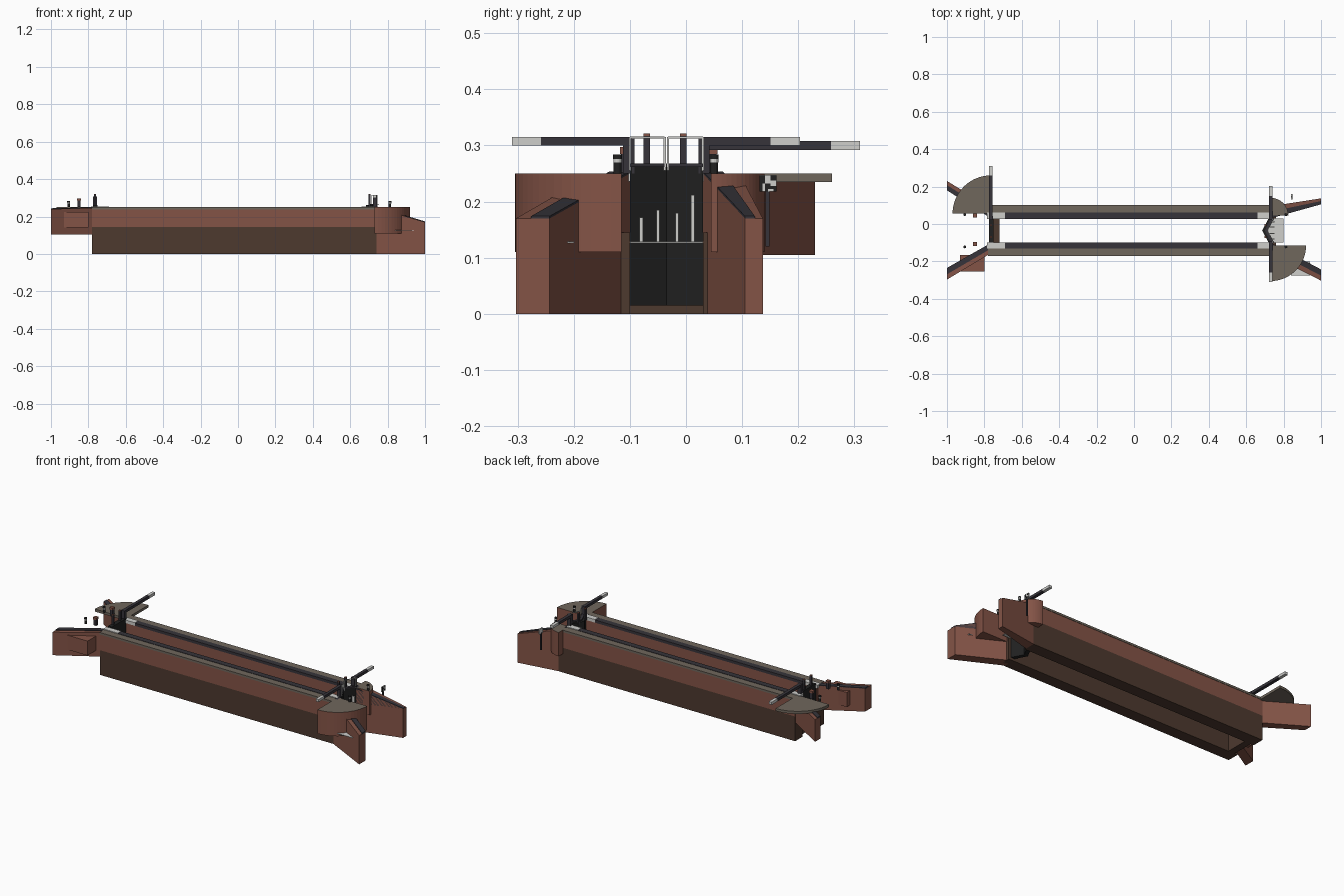
import bpy, bmesh, math, random
from mathutils import Vector

cube = bpy.data.objects.get("Cube")
if cube:
    bpy.data.objects.remove(cube, do_unlink=True)


def material(name, rgb):
    m = bpy.data.materials.new(name)
    m.use_nodes = True
    m.diffuse_color = (*rgb, 1)
    bsdf = m.node_tree.nodes["Principled BSDF"]
    bsdf.inputs["Base Color"].default_value = (*rgb, 1)
    bsdf.inputs["Roughness"].default_value = 0.9
    return m


BRICK = material("red brick", (0.23, 0.088, 0.062))
BROWN = material("dark brown footing", (0.075, 0.041, 0.028))
PAVING = material("grey paving", (0.16, 0.135, 0.108))
STONE = material("charcoal coping", (0.037, 0.034, 0.042))
BLACK = material("black timber", (0.015, 0.015, 0.015))
WHITE = material("white paint", (0.62, 0.62, 0.6))


def prism(name, pts, z0, tops, *mats):
    """Extruded plan outline; tops is one height or one per point."""
    if not isinstance(tops, (list, tuple)):
        tops = [tops] * len(pts)
    bm = bmesh.new()
    low = [bm.verts.new((x, y, z0)) for x, y in pts]
    high = [bm.verts.new((x, y, t)) for (x, y), t in zip(pts, tops)]
    bm.faces.new(low)
    bm.faces.new(high)
    n = len(pts)
    for i in range(n):
        j = (i + 1) % n
        bm.faces.new((low[i], low[j], high[j], high[i]))
    bmesh.ops.recalc_face_normals(bm, faces=bm.faces)
    mesh = bpy.data.meshes.new(name)
    bm.to_mesh(mesh)
    bm.free()
    for m in mats:
        mesh.materials.append(m)
    ob = bpy.data.objects.new(name, mesh)
    bpy.context.collection.objects.link(ob)
    return ob


def box(name, x, y, z, mat):
    return prism(name, [(x[0], y[0]), (x[1], y[0]), (x[1], y[1]), (x[0], y[1])], z[0], z[1], mat)


def post(name, x, y, z0, z1, w, mat):
    return box(name, (x - w / 2, x + w / 2), (y - w / 2, y + w / 2), (z0, z1), mat)


def quarter(name, cx, cy, r, start, z0, z1, *mats):
    """Quarter disc whose top takes the second material."""
    arc = [math.radians(start + 90 * i / 16) for i in range(17)]
    pts = [(cx, cy)] + [(cx + r * math.cos(a), cy + r * math.sin(a)) for a in arc]
    ob = prism(name, pts, z0, z1, *mats)
    for f in ob.data.polygons:
        if f.normal.z > 0.9:
            f.material_index = len(mats) - 1
    return ob


def wing(name, near, far, z0, z_near, z_far):
    """Splayed wall; near and far are (inner, outer) plan points."""
    (a, b), (c, d) = near, far
    prism(name + "_wall", [a, c, d, b], z0, [z_near, z_far, z_far, z_near], BRICK)
    mid = lambda p, q: tuple(Vector(p).lerp(Vector(q), 0.55))
    zn, zf = z_near + 0.004, z_far + 0.004
    prism(name + "_coping", [a, c, mid(c, d), mid(a, b)], z_far - 0.004, [zn, zf, zf, zn], STONE)


def cylinder(name, x, y, z0, z1, r, mat):
    pts = [(x + r * math.cos(math.tau * i / 12), y + r * math.sin(math.tau * i / 12)) for i in range(12)]
    return prism(name, pts, z0, z1, mat)


# Chamber walls: mirrored about the chamber's centre line
MID = -0.035


def across(side, near, far):
    return tuple(sorted((MID + side * near, MID + side * far)))


for label, s in (("back", 1), ("front", -1)):
    box(label + "_wall_footing", (-0.78, 0.76), across(s, 0.065, 0.135), (0, 0.145), BROWN)
    box(label + "_wall_brick", (-0.78, 0.73), across(s, 0.065, 0.135), (0.145, 0.238), BRICK)
    box(label + "_paving", (-0.78, 0.73), across(s, 0.095, 0.137), (0.238, 0.25), PAVING)
    box(label + "_coping", (-0.69, 0.66), across(s, 0.063, 0.096), (0.236, 0.252), STONE)
    for end, x in (("left", (0.66, 0.735)), ("right", (-0.785, -0.69))):
        box(f"{label}_{end}_quoin", x, across(s, 0.063, 0.096), (0.236, 0.254), WHITE)

# Turning platforms for the beams
quarter("large_bastion", 0.73, -0.115, 0.19, 270, 0.11, 0.25, BRICK, PAVING)
quarter("small_bastion", 0.73, 0.045, 0.095, 0, 0.11, 0.25, BRICK, PAVING)
quarter("upper_platform", -0.765, 0.055, 0.205, 90, 0.235, 0.25, PAVING)

# Splayed wing walls
wing("lower_front_wing", ((0.73, -0.10), (0.73, -0.165)), ((1, -0.243), (1, -0.303)), 0, 0.25, 0.17)
wing("lower_back_wing", ((0.73, 0.03), (0.73, 0.095)), ((1, 0.105), (1, 0.137)), 0, 0.25, 0.17)
wing("upper_front_wing", ((-0.78, -0.11), (-0.78, -0.165)), ((-1, -0.235), (-1, -0.297)), 0.105, 0.246, 0.24)
wing("upper_back_wing", ((-0.78, 0.04), (-0.78, 0.095)), ((-1, 0.18), (-1, 0.23)), 0.105, 0.235, 0.235)
box("overflow_block", (-0.93, -0.80), (-0.255, -0.165), (0.14, 0.225), BRICK)

# Upper sill and single gate
box("upper_sill", (-0.76, -0.72), (-0.10, 0.03), (0, 0.10), BROWN)
box("upper_gate", (-0.775, -0.75), (-0.10, 0.03), (0.09, 0.262), BLACK)

# Lower mitre gates
for label, s in (("back", 1), ("front", -1)):
    hinge, mitre = MID + s * 0.065, MID
    prism(label + "_mitre_gate", [(0.72, hinge), (0.745, hinge), (0.71, mitre), (0.685, mitre)],
          0.015, 0.262, BLACK)
    prism(label + "_gate_walkway", [(0.73, hinge), (0.75, hinge), (0.715, mitre), (0.70, mitre)],
          0.262, 0.268, STONE)


def beam(name, x, root, tip, z):
    d = 1 if tip > root else -1
    joint = tip - d * 0.052
    box(name, (x - 0.009, x + 0.009), sorted((root, joint)), z, STONE)
    box(name + "_tip", (x - 0.0092, x + 0.0092), sorted((joint, tip)), z, WHITE)
    box(name + "_heel", (x - 0.011, x + 0.011), sorted((root, root + d * 0.02)), (0.25, z[1]), STONE)


beam("lower_back_beam", 0.732, 0.022, 0.203, (0.30, 0.315))
beam("lower_front_beam", 0.732, -0.092, -0.31, (0.30, 0.315))
beam("upper_beam", -0.765, 0.022, 0.31, (0.292, 0.308))

# Paddle gear and handrails on the gates
for y in (-0.07, -0.005):
    for label, x in (("lower", 0.703), ("upper", -0.765)):
        post(label + "_paddle_rack", x, y, 0.25, 0.317, 0.011, STONE)
        post(label + "_rack_cap", x, y, 0.317, 0.321, 0.011, BRICK)
for s in (1, -1):
    hinge, mitre = MID + s * 0.065, MID + s * 0.003
    prism("handrail", [(0.743, hinge), (0.747, hinge), (0.717, mitre), (0.713, mitre)], 0.312, 0.316, WHITE)
    post("rail_post", 0.745, hinge, 0.255, 0.315, 0.004, WHITE)
    post("rail_post", 0.715, mitre, 0.255, 0.315, 0.004, WHITE)

# Bollards and ground paddle stands
for y in (-0.122, 0.05):
    for x in (0.812, -0.905):
        cylinder("bollard", x, y, 0.25, 0.27, 0.007, BLACK)
        cylinder("bollard_band", x, y, 0.27, 0.276, 0.0075, WHITE)
        cylinder("bollard_cap", x, y, 0.276, 0.284, 0.008, BLACK)
for y in (-0.107, 0.045):
    post("paddle_stand", -0.85, y, 0.25, 0.285, 0.018, STONE)
    post("paddle_stand_cap", -0.85, y, 0.285, 0.297, 0.022, BRICK)

# Water apron with leak jets, and a small ledge by the wing
box("water_apron", (0.72, 0.80), (-0.10, 0.03), (0.126, 0.129), WHITE)
for y, top in ((-0.08, 0.172), (-0.05, 0.185), (-0.016, 0.18), (0.012, 0.212)):
    box("leak_jet", (0.725, 0.75), (y - 0.003, y + 0.003), (0.128, top), WHITE)
box("wing_ledge", (0.84, 0.94), (-0.275, -0.20), (0.126, 0.129), WHITE)

# Notice board on a pole, with a speckled panel
post("notice_pole", 0.842, 0.145, 0.12, 0.225, 0.007, STONE)
box("notice_board", (0.839, 0.846), (0.131, 0.161), (0.218, 0.247), WHITE)
random.seed(4)
for i in range(6):
    for j in range(6):
        if random.random() < 0.6:
            y, z = 0.131 + i * 0.005, 0.218 + j * 0.0048
            box("notice_speckle", (0.846, 0.847), (y, y + 0.005), (z, z + 0.0048), BLACK)
